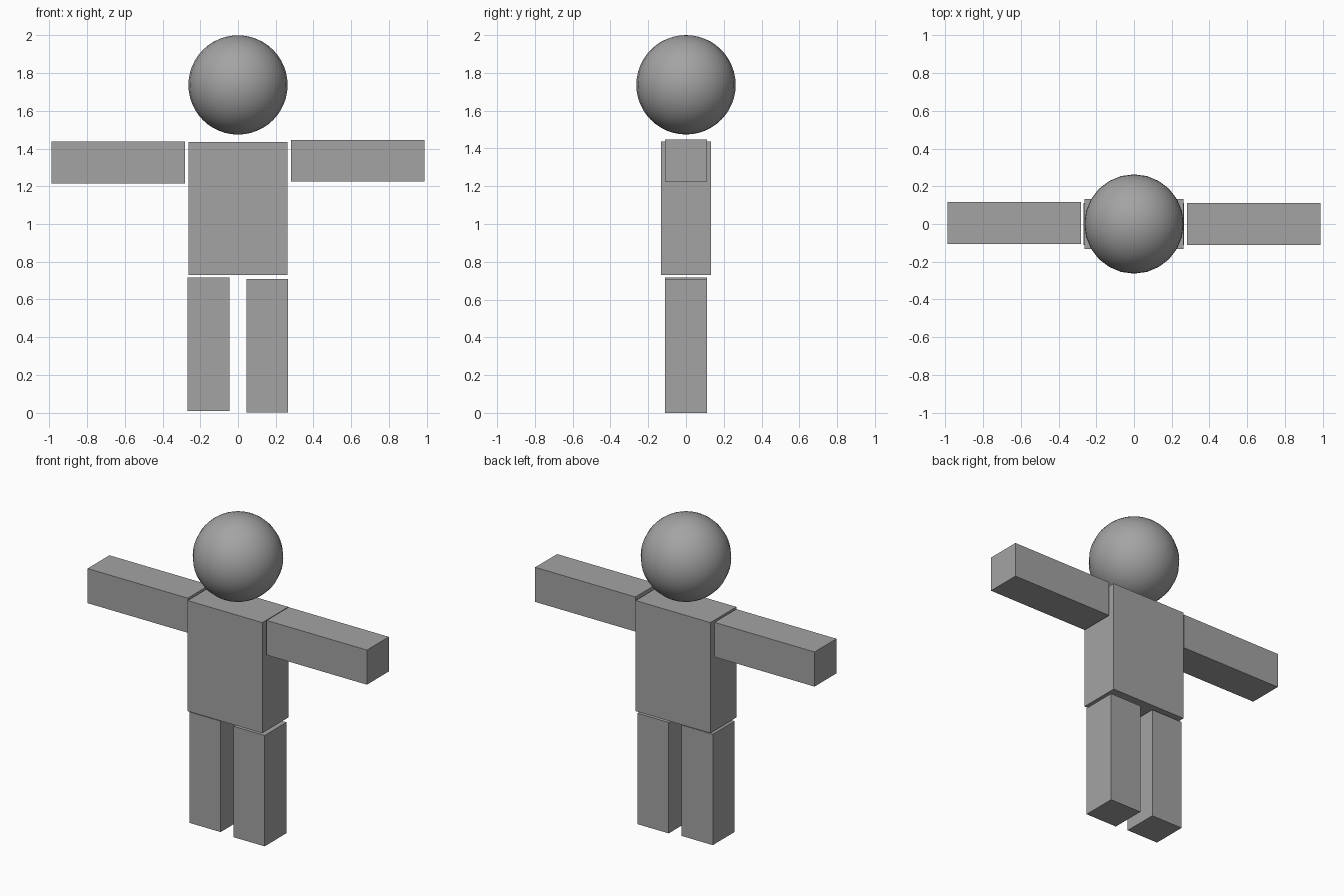
import bpy

if "Cube" in bpy.data.objects:
    bpy.data.objects.remove(bpy.data.objects["Cube"])

grey = bpy.data.materials.new("medium_grey")
grey.diffuse_color = (0.37, 0.37, 0.37, 1)
grey.use_nodes = True
grey.node_tree.nodes["Principled BSDF"].inputs["Base Color"].default_value = grey.diffuse_color


def box(name, centre, size):
    bpy.ops.mesh.primitive_cube_add(size=1, location=centre)
    ob = bpy.context.object
    ob.name = name
    ob.scale = size
    bpy.ops.object.transform_apply(location=False, rotation=False, scale=True)
    ob.data.materials.append(grey)


W, L = 0.221, 0.708  # limb thickness and length

# Torso
box("torso", (0, 0, 1.083), (0.527, 0.263, 0.706))

# Arms, stretched sideways at slightly different heights
box("left_arm", (-0.635, 0.005, 1.326), (L, W, W))
box("right_arm", (0.634, 0, 1.336), (L, W, W))

# Legs
box("left_leg", (-0.156, 0, 0.362), (W, W, L))
box("right_leg", (0.155, 0, L / 2), (W, W, L))

# Smooth round head
bpy.ops.mesh.primitive_uv_sphere_add(segments=24, ring_count=24, radius=0.263,
                                     location=(0, 0, 1.737))
head = bpy.context.object
head.name = "head"
head.data.materials.append(grey)
bpy.ops.object.shade_smooth()
